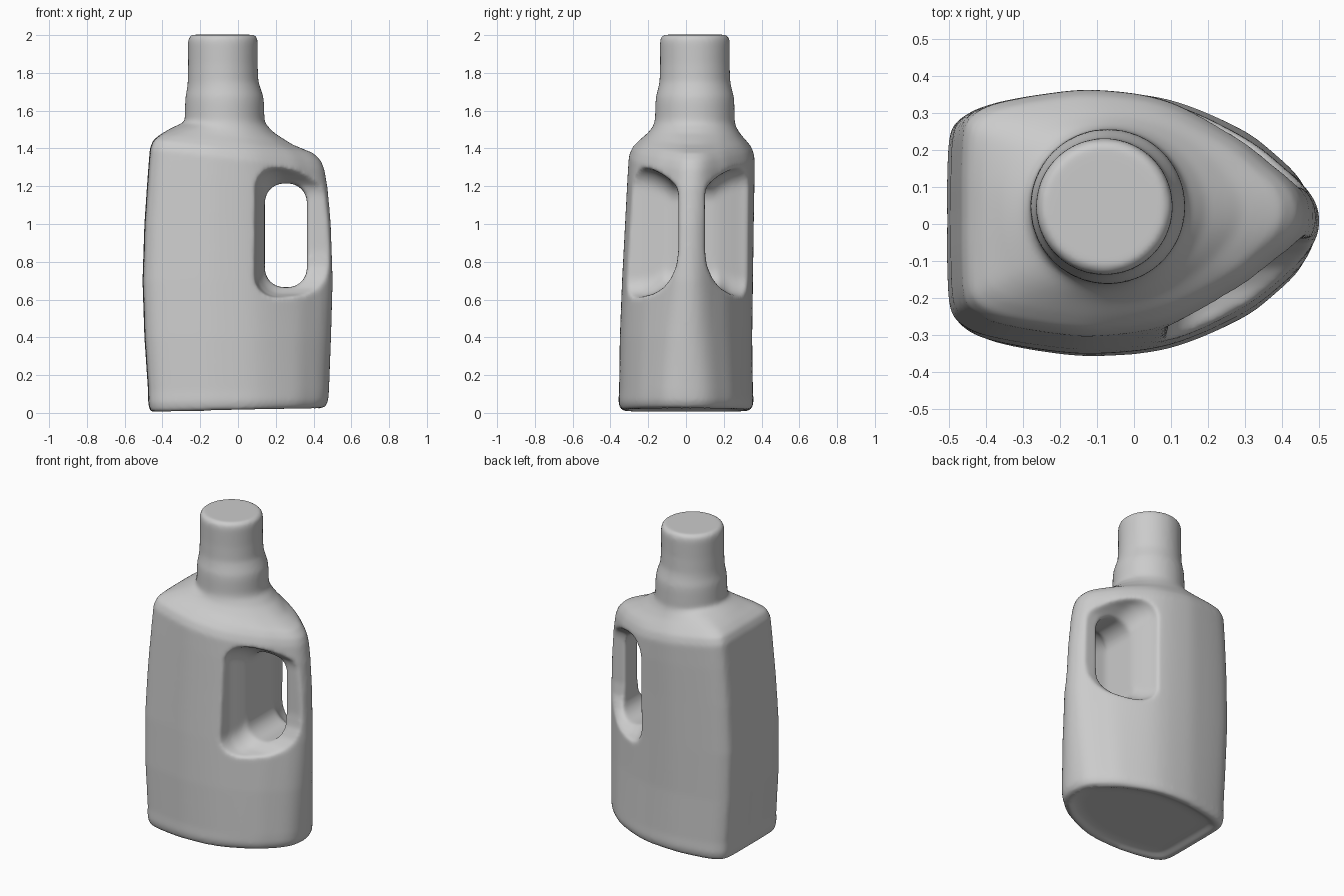
import bpy, bmesh, math
from mathutils import Vector

if "Cube" in bpy.data.objects:
    bpy.data.objects.remove(bpy.data.objects["Cube"])

N = 96


def bridge(name, rings):
    """Skin a list of equal-length point rings into a closed object."""
    bm = bmesh.new()
    vs = [[bm.verts.new(p) for p in r] for r in rings]
    n = len(vs[0])
    for a, b in zip(vs, vs[1:]):
        for i in range(n):
            j = (i + 1) % n
            bm.faces.new((a[i], a[j], b[j], b[i]))
    bm.faces.new(vs[0])
    bm.faces.new(vs[-1])
    bmesh.ops.recalc_face_normals(bm, faces=bm.faces)
    me = bpy.data.meshes.new(name)
    bm.to_mesh(me)
    bm.free()
    ob = bpy.data.objects.new(name, me)
    bpy.context.collection.objects.link(ob)
    return ob


def smooth_loop(half):
    """Mirror a half outline, spline it and resample to N even points."""
    pts = [Vector(p) for p in half]
    pts += [Vector((x, -y)) for x, y in half[-2:0:-1]]
    n, dense = len(pts), []
    for i in range(n):
        a, b, c, d = (pts[(i + k) % n] for k in (-1, 0, 1, 2))
        for s in range(10):
            t = s / 10
            dense.append(0.5 * (2 * b + (c - a) * t + (2 * a - 5 * b + 4 * c - d) * t * t
                                + (3 * b - a - 3 * c + d) * t ** 3))
    dense.append(dense[0].copy())
    run = [0]
    for a, b in zip(dense, dense[1:]):
        run.append(run[-1] + (b - a).length)
    out, k = [], 0
    for i in range(N):
        s = run[-1] * i / N
        while run[k + 1] < s:
            k += 1
        out.append(dense[k].lerp(dense[k + 1], (s - run[k]) / (run[k + 1] - run[k])))
    return out


# Plan outlines: flat back, bulged sides, tapering nose (blunt low, sharp high)
back = [(-1, 0), (-1, .35), (-.985, .68), (-.93, .8), (-.8, .89), (-.5, .97), (-.2, 1)]
blunt = smooth_loop(back + [(.2, .94), (.6, .72), (.8, .52), (.92, .36), (.98, .2), (1, 0)])
sharp = smooth_loop(back + [(.2, .91), (.6, .62), (.8, .4), (.92, .25), (.98, .13), (1, 0)])
circle = [Vector((-math.cos(2 * math.pi * i / N), math.sin(2 * math.pi * i / N))) for i in range(N)]


def section(z, xl, xr, hw, cy, sharpness, roundness, tilt):
    ring = []
    for b, s, c in zip(blunt, sharp, circle):
        p = b.lerp(s, sharpness).lerp(c, roundness)
        x = (xl + xr) / 2 + p.x * (xr - xl) / 2
        ring.append((x, cy + p.y * hw, z - tilt * p.x))
    return ring


# Body: base, walls and sloped shoulder
body = [
    (.035, -.36, .35, .25, 0, 0, 0, -.008),
    (.030, -.40, .39, .29, 0, 0, 0, -.008),
    (.012, -.44, .43, .325, 0, 0, 0, -.010),
    (.022, -.468, .462, .348, 0, 0, 0, -.010),
    (.060, -.475, .478, .358, 0, 0, 0, -.005),
    (.12, -.476, .482, .354, 0, 0, 0, 0),
    (.40, -.495, .493, .350, 0, .35, 0, 0),
    (.70, -.505, .502, .346, .008, .8, 0, 0),
    (1.0, -.495, .492, .340, .018, 1, 0, 0),
    (1.22, -.478, .475, .336, .026, 1, 0, .03),
    (1.345, -.466, .458, .332, .03, 1, 0, .055),
    (1.39, -.448, .44, .315, .032, 1, 0, .055),
    (1.425, -.41, .40, .285, .035, 1, .1, .05),
    (1.465, -.35, .29, .25, .04, 1, .45, .045),
    (1.505, -.305, .195, .225, .044, 1, .8, .025),
    (1.535, -.283, .146, .213, .045, 1, 1, .005),
]
# Neck and cap
neck = [(1.56, .211, -.071), (1.64, .209, -.071), (1.675, .206, -.072), (1.72, .194, -.075),
        (1.755, .187, -.079), (1.85, .184, -.08), (1.965, .185, -.08), (1.99, .18, -.08),
        (2.002, .165, -.08)]
rings = [section(*b) for b in body]
rings += [section(z, cx - r, cx + r, r, .047, 1, 1, 0) for z, r, cx in neck]
bottle = bridge("bottle_body", rings)


def rounded_rect(y, x0, x1, z0, z1, r):
    ring = []
    for k, (cx, cz) in enumerate([(x1 - r, z1 - r), (x0 + r, z1 - r), (x0 + r, z0 + r), (x1 - r, z0 + r)]):
        for i in range(9):
            a = math.pi / 2 * (k + i / 8)
            ring.append((cx + r * math.cos(a), y, cz + r * math.sin(a)))
    return ring


# Grip hole and flared finger recesses on both sides of the handle
CY = .03
cutters = [bridge("grip_hole_cutter", [rounded_rect(y, .142, .365, .665, 1.215, .1) for y in (-.18, .24)])]
flare = [(.07, .155, .86, 1.16), (.08, .15, .78, 1.2), (.11, .143, .71, 1.23), (.15, .135, .66, 1.26),
         (.2, .12, .63, 1.285), (.26, .10, .615, 1.30), (.5, .06, .60, 1.30)]
for side, label in ((-1, "front"), (1, "rear")):
    cutters.append(bridge(label + "_recess_cutter",
                          [rounded_rect(CY + side * d, x0, .8, z0, z1, .11) for d, x0, z0, z1 in flare]))

bpy.context.view_layer.objects.active = bottle
bottle.select_set(True)
for c in cutters:
    c.hide_render = True
    m = bottle.modifiers.new("cut", 'BOOLEAN')
    m.operation, m.solver, m.object = 'DIFFERENCE', 'EXACT', c
    bpy.ops.object.modifier_apply(modifier=m.name)
for c in cutters:
    bpy.data.objects.remove(c)

# Soften everything into one moulded skin
m = bottle.modifiers.new("remesh", 'REMESH')
m.mode, m.voxel_size, m.use_smooth_shade = 'VOXEL', .011, True
bpy.ops.object.modifier_apply(modifier=m.name)
m = bottle.modifiers.new("soften", 'SMOOTH')
m.factor, m.iterations = .5, 12
bpy.ops.object.modifier_apply(modifier=m.name)
bpy.ops.object.shade_smooth()
